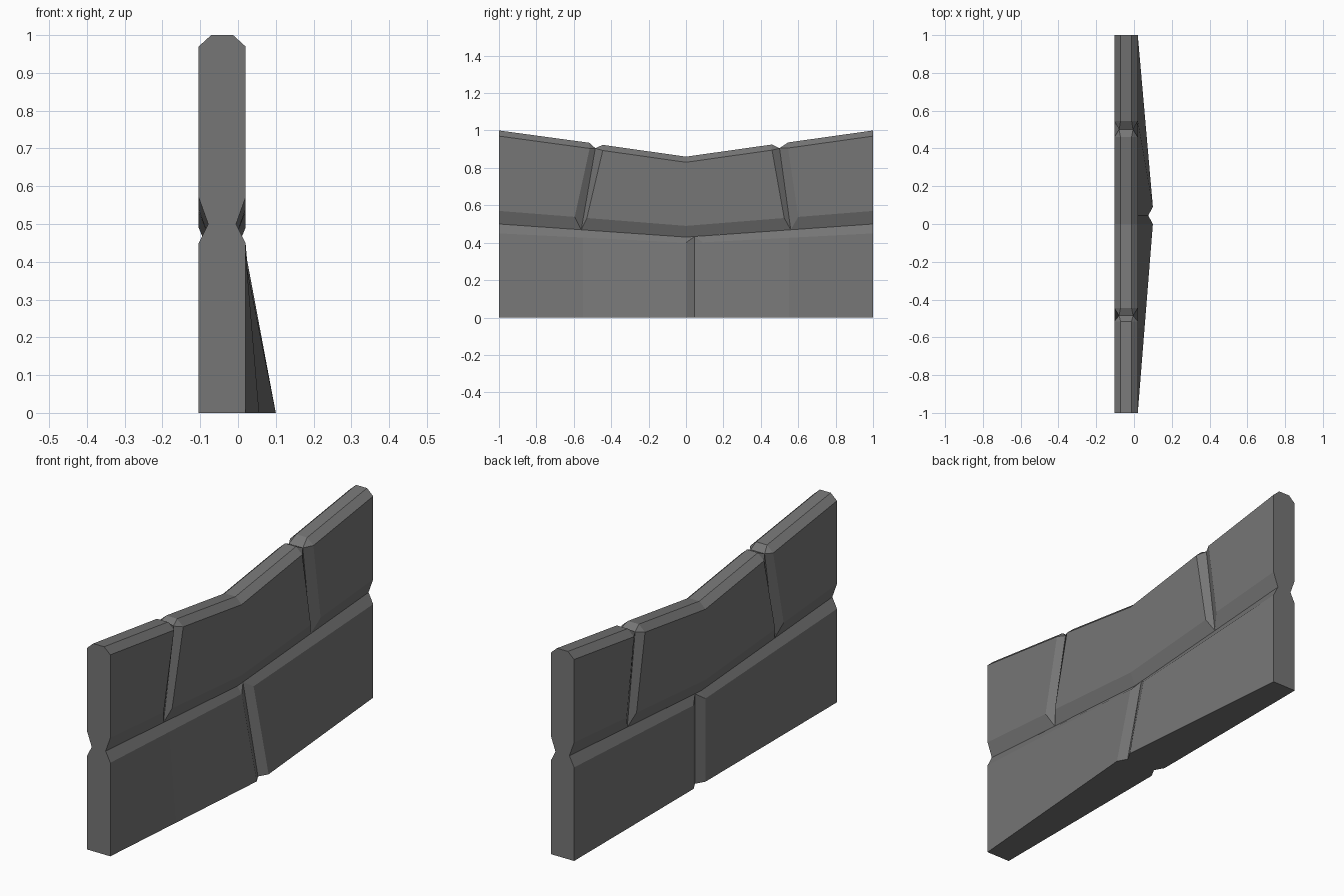
import bpy, bmesh

if "Cube" in bpy.data.objects:
    bpy.data.objects.remove(bpy.data.objects["Cube"])

CX = -0.042                  # middle of the wall thickness
FULL, TOP, GAP = 0.062, 0.029, 0.037   # half thickness: faces, top ridge, joint core

stone = bpy.data.materials.new("dark_grey_stone")
stone.diffuse_color = (0.18, 0.18, 0.18, 1)
stone.use_nodes = True
stone.node_tree.nodes["Principled BSDF"].inputs["Base Color"].default_value = stone.diffuse_color

bm = bmesh.new()
cache = {}


def vert(x, y, z):
    if z == 0 and abs(y) < 0.2 and x > CX:
        x += 0.08            # foot swells out on one side
    key = (round(x, 4), round(y, 4), round(z, 4))
    if key not in cache:
        cache[key] = bm.verts.new(key)
    return cache[key]


def face(vs):
    vs = list(dict.fromkeys(vs))
    if len(vs) > 2 and not bm.faces.get(vs):
        bm.faces.new(vs)


def block(points):
    """Stone with chamfered rim: (core y, core z, core half width, face y, face z)."""
    rings = []
    for side in (1, -1):
        outer = [vert(CX + side * FULL, p[3], p[4]) for p in points]
        inner = [vert(CX + side * p[2], p[0], p[1]) for p in points]
        rings += [outer, inner] if side == 1 else [inner, outer]
    face(rings[0])
    face(rings[3][::-1])
    n = len(points)
    for k in range(3):
        for i in range(n):
            j = (i + 1) % n
            # no hidden walls inside the joints
            if k == 1 and points[i][2] == GAP and points[j][2] == GAP:
                # keep the outward notch, skip only shared joint lines
                continue
            a, b = rings[k], rings[k + 1]
            face([b[i], b[j], a[j], a[i]])


# lower course: two stones
block([(-1, 0, FULL, -1, 0), (.045, 0, GAP, 0, 0), (.045, .433, GAP, 0, .4),
       (0, .43, GAP, 0, .4), (-1, .5, GAP, -1, .45)])
block([(.045, 0, GAP, .09, 0), (1, 0, FULL, 1, 0), (1, .5, GAP, 1, .45),
       (.045, .433, GAP, .09, .402)])

# upper course: three stones
block([(-1, .5, GAP, -1, .57), (-.56, .469, GAP, -.595, .538),
       (-.485, .905, GAP, -.515, .904), (-.515, .934, TOP, -.515, .904),
       (-1, 1, TOP, -1, .97)])
block([(-.56, .469, GAP, -.53, .532), (0, .43, GAP, 0, .49),
       (.56, .469, GAP, .525, .532), (.5, .905, GAP, .46, .895),
       (.46, .925, TOP, .46, .895), (0, .86, TOP, 0, .83),
       (-.445, .923, TOP, -.445, .893), (-.485, .905, GAP, -.445, .893)])
block([(.56, .469, GAP, .6, .538), (1, .5, GAP, 1, .57), (1, 1, TOP, 1, .97),
       (.545, .936, TOP, .545, .906), (.5, .905, GAP, .545, .906)])

# split the swelling foot faces where they bend
for y in (-.55, .55):
    low = [f for f in bm.faces if f.calc_center_median().z < .42]
    geom = set(low) | {e for f in low for e in f.edges} | {v for f in low for v in f.verts}
    bmesh.ops.bisect_plane(bm, geom=list(geom), plane_co=(0, y, 0), plane_no=(0, 1, 0))

mesh = bpy.data.meshes.new("stone_wall")
bm.to_mesh(mesh)
bm.free()
mesh.materials.append(stone)
wall = bpy.data.objects.new("stone_wall", mesh)
bpy.context.collection.objects.link(wall)
